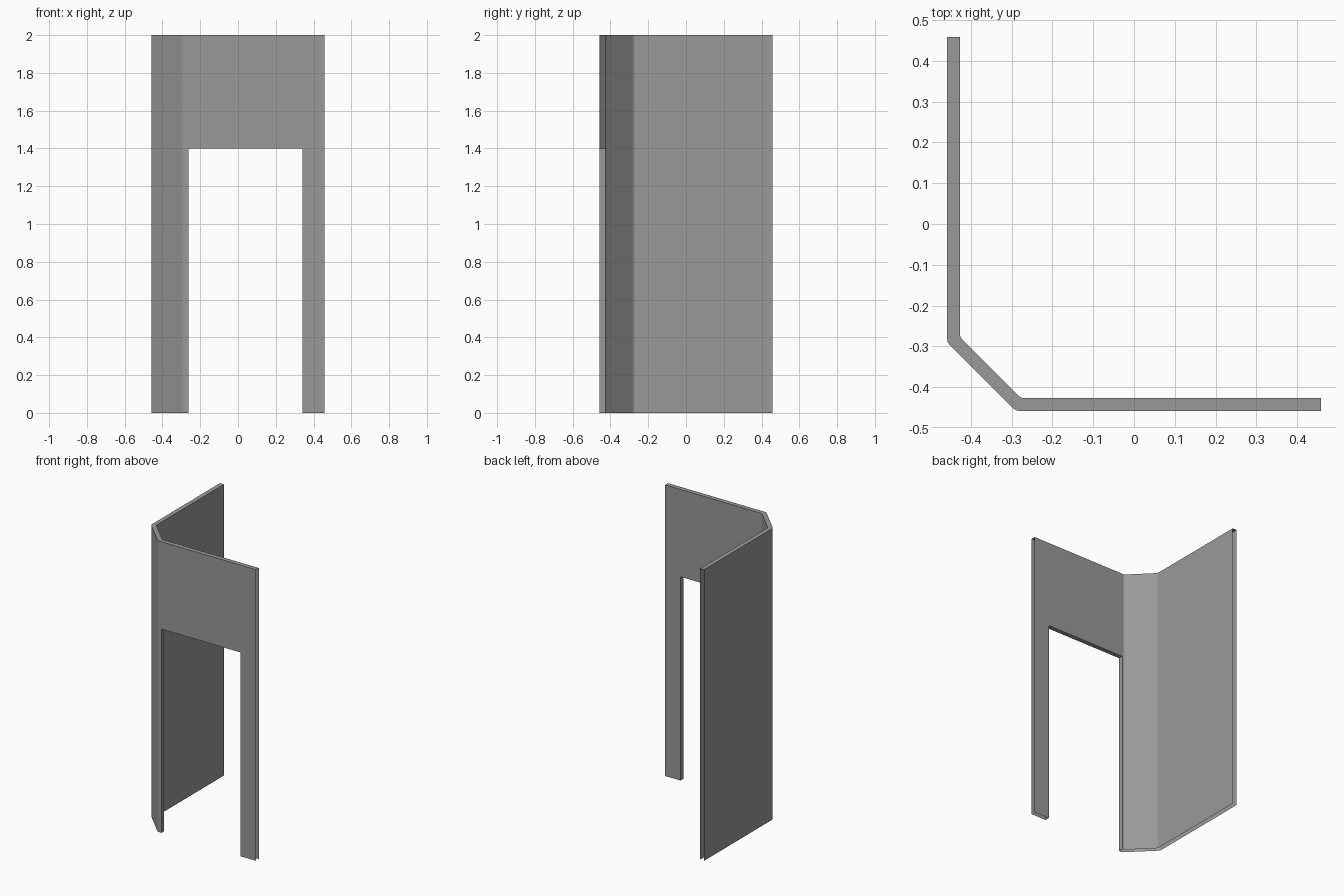
import bpy, bmesh
from mathutils import Vector

if "Cube" in bpy.data.objects:
    bpy.data.objects.remove(bpy.data.objects["Cube"])

H, DOOR_H = 2.0, 1.4
E, T = 0.458, 0.031            # half extent, wall thickness
D0, D1 = -0.262, 0.341         # doorway sides
CO, CI = -0.29, -0.277         # outer / inner chamfer corners
I = -E + T


def soften(prev, corner, nxt, r=0.008):
    """Replace a sharp corner with three points of a small round."""
    p, c, q = Vector(prev), Vector(corner), Vector(nxt)
    a = c + (p - c).normalized() * r
    b = c + (q - c).normalized() * r
    return [tuple(a), tuple((a + 2 * c + b) / 4), tuple(b)]


def profile(e, c):
    """Plan line: side wall, chamfer with soft corners, doorway, right end."""
    start, c1, c2, door = (e, E), (e, c), (c, e), (D0, e)
    return [start, *soften(start, c1, c2), *soften(c1, c2, door),
            door, (D1, e), (E, e)]


outer, inner = profile(-E, CO), profile(I, CI)
levels = [0.0, DOOR_H, H]
DOOR = 7                       # profile segment that holds the doorway
N = len(outer) - 1

bm = bmesh.new()
o = [[bm.verts.new((x, y, z)) for x, y in outer] for z in levels]
n = [[bm.verts.new((x, y, z)) for x, y in inner] for z in levels]

# Outer and inner wall skins, leaving the doorway open
for k in range(2):
    for i in range(N):
        if k == 0 and i == DOOR:
            continue
        bm.faces.new((o[k][i], o[k][i+1], o[k+1][i+1], o[k+1][i]))
        bm.faces.new((n[k][i], n[k+1][i], n[k+1][i+1], n[k][i+1]))

# Top cap (bottom and wall ends are open)
for i in range(N):
    bm.faces.new((o[2][i], o[2][i+1], n[2][i+1], n[2][i]))

# Doorway lintel and jambs
a, b = DOOR, DOOR + 1
bm.faces.new((o[1][a], n[1][a], n[1][b], o[1][b]))
bm.faces.new((o[0][a], n[0][a], n[1][a], o[1][a]))
bm.faces.new((o[0][b], o[1][b], n[1][b], n[0][b]))

mesh = bpy.data.meshes.new("corner_wall_with_doorway")
bm.to_mesh(mesh)
bm.free()
wall = bpy.data.objects.new("corner_wall_with_doorway", mesh)
bpy.context.collection.objects.link(wall)

# Dark grey finish
mat = bpy.data.materials.new("dark_grey")
mat.diffuse_color = (0.32, 0.32, 0.32, 1)
mat.use_nodes = True
mat.node_tree.nodes["Principled BSDF"].inputs["Base Color"].default_value = mat.diffuse_color
mesh.materials.append(mat)
